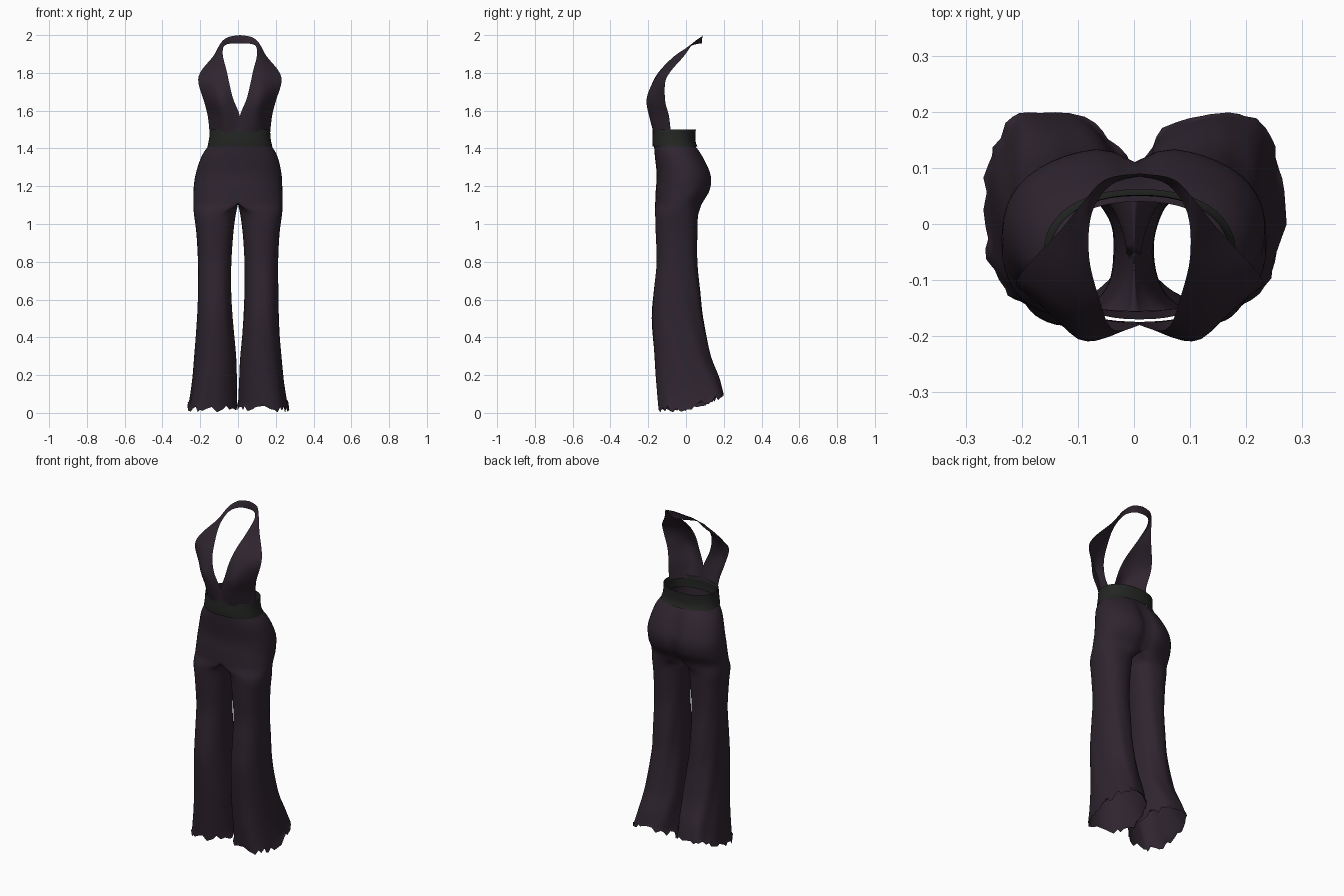
import bpy, bmesh, math, random
from mathutils import Vector

random.seed(4)
cube = bpy.data.objects.get("Cube")
if cube:
    bpy.data.objects.remove(cube)


def material(name, colour):
    mat = bpy.data.materials.new(name)
    mat.use_nodes = True
    mat.diffuse_color = colour
    node = mat.node_tree.nodes["Principled BSDF"]
    node.inputs["Base Color"].default_value = colour
    node.inputs["Roughness"].default_value = 0.9
    return mat


plum = material("dark plum cloth", (0.028, 0.018, 0.028, 1))
charcoal = material("charcoal waistband", (0.017, 0.019, 0.017, 1))


def smooth_rows(rows, steps):
    """Catmull-Rom interpolation through rows of equal length."""
    result = []
    last = len(rows) - 1
    for i in range(last):
        a, b, c, d = (Vector(rows[min(max(i + k, 0), last)]) for k in (-1, 0, 1, 2))
        for s in range(steps):
            t = s / steps
            result.append(b + (c - a) * (t / 2)
                          + (a * 2 - b * 5 + c * 4 - d) * (t * t / 2)
                          + (b * 3 - a - c * 3 + d) * (t ** 3 / 2))
    result.append(Vector(rows[last]))
    return result


def add_grid(bm, grid):
    verts = [[bm.verts.new(p) for p in row] for row in grid]
    for r, s in zip(verts, verts[1:]):
        for i in range(len(r) - 1):
            bm.faces.new((r[i], r[i + 1], s[i + 1], s[i]))


def finish(bm, name, mat):
    bmesh.ops.remove_doubles(bm, verts=bm.verts, dist=0.0005)
    bmesh.ops.recalc_face_normals(bm, faces=bm.faces)
    mesh = bpy.data.meshes.new(name)
    bm.to_mesh(mesh)
    bm.free()
    mesh.materials.append(mat)
    mesh.polygons.foreach_set("use_smooth", [True] * len(mesh.polygons))
    obj = bpy.data.objects.new(name, mesh)
    bpy.context.collection.objects.link(obj)
    return obj


def rounded(v, power=0.88):
    return math.copysign(abs(v) ** power, v)


# Flared trousers: height, leg centre, inner x, outer x, front y, back y
profile = [
    (1.43, 0, 0, .155, -.17, .04),
    (1.36, 0, 0, .2, -.165, .09),
    (1.26, 0, 0, .228, -.155, .135),
    (1.18, 0, 0, .235, -.16, .13),
    (1.11, 0, 0, .236, -.163, .09),
    (1.05, .11, .012, .233, -.163, .065),
    (.95, .125, .025, .22, -.16, .06),
    (.8, .125, .035, .212, -.155, .06),
    (.65, .125, .035, .213, -.17, .075),
    (.5, .125, .028, .217, -.18, .09),
    (.3, .13, .012, .23, -.165, .13),
    (.15, .15, .007, .243, -.155, .175),
    (.02, .17, .003, .262, -.145, .2),
]
STEPS, ARC = 5, 24
CROTCH = 4 * STEPS
rows = smooth_rows(profile, STEPS)


def leg_point(row, index, angle, side, reach):
    z, centre, inner, outer, front, back = row
    if index <= CROTCH:
        centre = inner = 0
    width = outer - centre if reach > 0 else inner - centre
    x = max(0, centre + width * rounded(math.cos(angle)))
    y = (front + back) / 2 + (back - front) / 2 * rounded(math.sin(angle))
    # Seat cleft, then rising and ragged hem
    if index <= CROTCH + STEPS and angle > 0:
        y -= 0.028 * math.exp(-(x / 0.035) ** 2) * min(1, index / 8)
    low = max(0, 1 - z / 0.3)
    drop = low * 0.085 * max(0, (y + 0.05) / 0.25) ** 1.6
    if index == len(rows) - 1 and abs(angle) < 1.5:
        drop += random.uniform(-0.018, 0.018)
        x += random.uniform(0, 0.01) * reach
    # Soft folds in the cloth below the knee
    fold = 0.003 * math.sin(angle * 7 + z * 9 + side) * max(0, 1 - z)
    waist_shift = 0.01 * min(1, max(0, (z - 1.2) / 0.2))
    return (side * max(0, x + fold * reach * (index > CROTCH)) + waist_shift,
            y + fold, max(0, z + drop))


bm = bmesh.new()
angles = [math.pi * (i / ARC - 0.5) for i in range(ARC + 1)]
for side in (-1, 1):
    outside = [[leg_point(r, k, a, side, 1) for a in angles]
               for k, r in enumerate(rows)]
    inside = [[leg_point(r, k, a, side, -1) for a in angles]
              for k, r in enumerate(rows)][CROTCH:]
    # Both halves of a leg share their front and back edges
    for row, match in zip(inside, outside[CROTCH:]):
        row[0], row[-1] = match[0], match[-1]
    add_grid(bm, outside)
    add_grid(bm, inside)
finish(bm, "flared_trousers", plum)

# Waistband: height, half width, front y, back y
band = [(1.41, .172, -.176, .062), (1.43, .167, -.178, .052),
        (1.46, .162, -.178, .05), (1.5, .16, -.176, .052)]
bm = bmesh.new()
grid = []
for z, half, front, back in smooth_rows(band, 2):
    ring = [math.tau * i / 48 for i in range(49)]
    grid.append([(0.01 + half * rounded(math.cos(a)),
                  (front + back) / 2 + (back - front) / 2 * rounded(math.sin(a)), z)
                 for a in ring])
add_grid(bm, grid)
finish(bm, "waistband", charcoal)

# Halter top: inner edge, middle and outer edge of each row, waist to nape
halter = [
    (0, -.175, 1.48, .09, -.16, 1.48, .16, -.08, 1.48),
    (0, -.18, 1.57, .09, -.19, 1.57, .17, -.09, 1.57),
    (.035, -.19, 1.66, .11, -.205, 1.66, .19, -.11, 1.65),
    (.055, -.18, 1.74, .125, -.17, 1.75, .22, -.11, 1.75),
    (.07, -.14, 1.81, .125, -.12, 1.82, .205, -.08, 1.81),
    (.09, -.06, 1.89, .11, -.045, 1.89, .14, -.01, 1.89),
    (.085, .02, 1.94, .095, .025, 1.95, .1, .04, 1.96),
    (.05, .07, 1.955, .055, .075, 1.975, .06, .08, 1.99),
    (0, .085, 1.955, 0, .085, 1.98, 0, .09, 2),
]
bm = bmesh.new()
for side in (-1, 1):
    grid = []
    for row in smooth_rows(halter, 5):
        across = smooth_rows([row[0:3], row[3:6], row[6:9]], 6)
        grid.append([(0.01 + side * max(0, p.x), p.y, min(p.z, 2)) for p in across])
    add_grid(bm, grid)
finish(bm, "halter_top", plum)
